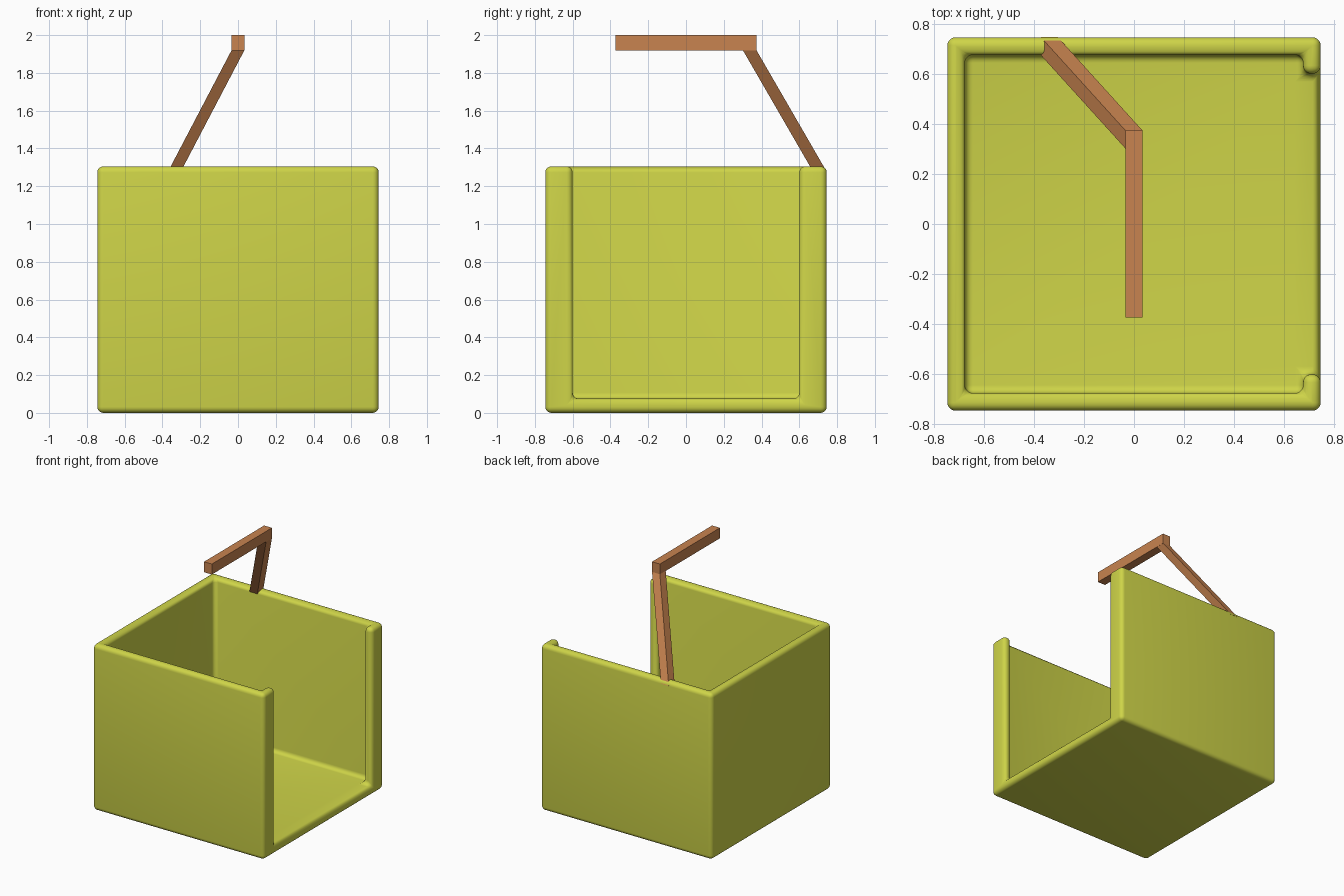
import bpy, bmesh, math

if "Cube" in bpy.data.objects:
    bpy.data.objects.remove(bpy.data.objects["Cube"])


def material(name, rgb):
    m = bpy.data.materials.new(name)
    m.diffuse_color = (*rgb, 1)
    m.use_nodes = True
    m.node_tree.nodes["Principled BSDF"].inputs["Base Color"].default_value = m.diffuse_color
    return m


def make_object(name, bm, mat):
    bmesh.ops.recalc_face_normals(bm, faces=bm.faces[:])
    me = bpy.data.meshes.new(name)
    bm.to_mesh(me)
    bm.free()
    ob = bpy.data.objects.new(name, me)
    bpy.context.collection.objects.link(ob)
    me.materials.append(mat)
    return ob


yellow = material("yellow", (0.62, 0.66, 0.065))
brown = material("brown", (0.58, 0.23, 0.08))

# Box: C-shaped wall outline, open on the right, standing on a floor slab
R, T, GAP = 0.745, 0.07, 0.60
FLOOR, RIM = 0.075, 1.305
I = R - T
half = [(-R, -R), (R, -R), (R, -GAP), (I, -GAP), (I, -I), (-I, -I)]
outline = half + [(x, -y) for x, y in reversed(half)]

bm = bmesh.new()
top = [bm.verts.new((x, y, RIM)) for x, y in outline]
inner = [bm.verts.new((x, y, FLOOR)) for x, y in outline[2:10]]
base = [bm.verts.new((*outline[i], 0)) for i in (0, 1, 10, 11)]
bm.faces.new(top)                                   # rim
bm.faces.new(inner)                                 # inside floor
bm.faces.new(base)                                  # underside
for i in range(7):                                  # inside walls and lips
    bm.faces.new((top[i + 2], top[i + 3], inner[i + 1], inner[i]))
bm.faces.new((top[0], top[1], base[1], base[0]))    # front
bm.faces.new((top[10], top[11], base[3], base[2]))  # back
bm.faces.new((top[11], top[0], base[0], base[3]))   # left
bm.faces.new((base[1], top[1], top[2], inner[0],    # right, around the opening
              inner[7], top[9], top[10], base[2]))
box = make_object("box", bm, yellow)
bev = box.modifiers.new("rounded_edges", 'BEVEL')
bev.width, bev.segments = 0.032, 5
bev.limit_method = 'ANGLE'
bev.use_clamp_overlap = False
bpy.context.view_layer.objects.active = box
box.select_set(True)
bpy.ops.object.modifier_apply(modifier=bev.name)
bpy.ops.object.shade_smooth_by_angle(angle=math.radians(40))


# Handle: a level arm with a slanted post running down into the back wall
def loft(bm, rings):
    """Join four-point rings into a capped bar."""
    vs = [[bm.verts.new(p) for p in ring] for ring in rings]
    bm.faces.new(vs[0])
    bm.faces.new(vs[-1])
    for a, b in zip(vs, vs[1:]):
        for i in range(4):
            j = (i + 1) % 4
            bm.faces.new((a[i], a[j], b[j], b[i]))


W = 0.034


def flat_square(cx, cy, z):
    return [(cx + sx * W, cy + sy * 0.036, z)
            for sx, sy in ((-1, -1), (1, -1), (1, 1), (-1, 1))]


bm = bmesh.new()
loft(bm, [[(-W, y, 1.918), (W, y, 1.918), (W, y, 2.0), (-W, y, 2.0)]
          for y in (-0.373, 0.373)])
make_object("handle_arm", bm, brown)

bm = bmesh.new()
loft(bm, [flat_square(0, 0.337, 1.92), flat_square(-0.338, 0.71, 1.275)])
make_object("handle_post", bm, brown)
